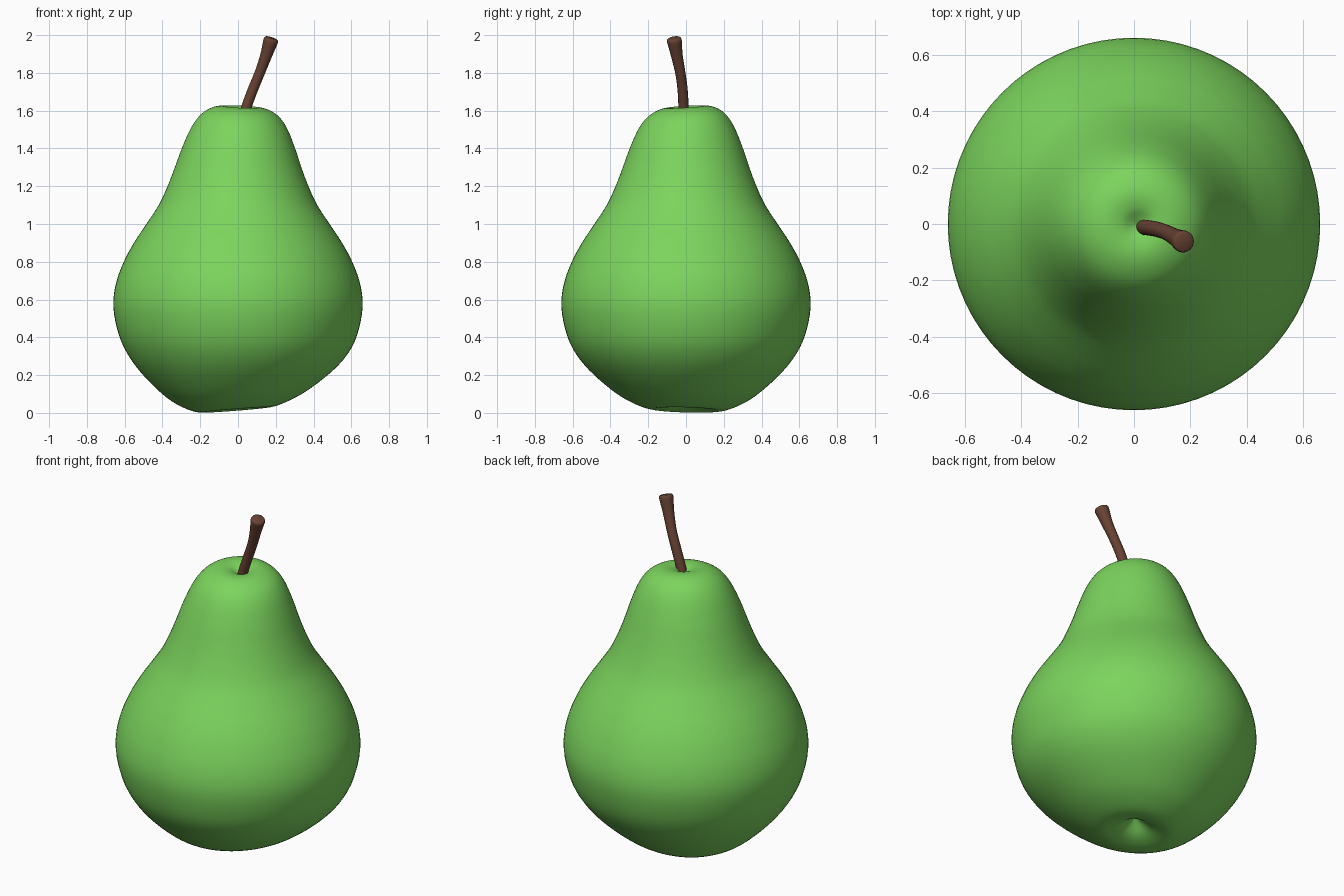
import bpy, bmesh, math
from mathutils import Vector

if "Cube" in bpy.data.objects:
    bpy.data.objects.remove(bpy.data.objects["Cube"])


def material(name, rgb):
    m = bpy.data.materials.new(name)
    m.diffuse_color = (*rgb, 1)
    m.use_nodes = True
    m.node_tree.nodes["Principled BSDF"].inputs["Base Color"].default_value = m.diffuse_color
    return m


def spline(points, steps):
    """Catmull-Rom curve through all the points."""
    p = [Vector(q) for q in points]
    p = [2 * p[0] - p[1]] + p + [2 * p[-1] - p[-2]]
    out = []
    for i in range(1, len(p) - 2):
        a, b, c, d = p[i - 1:i + 3]
        for k in range(steps):
            t = k / steps
            out.append(0.5 * (2 * b + (c - a) * t + (2 * a - 5 * b + 4 * c - d) * t ** 2
                              + (3 * b - a - 3 * c + d) * t ** 3))
    return out + [p[-2]]


def skin(name, rings, start, end, mat):
    """Join rings of points into a closed tube with a centre point at each end."""
    bm = bmesh.new()
    loops = [[bm.verts.new(v) for v in ring] for ring in rings]
    n = len(loops[0])
    first, last = bm.verts.new(start), bm.verts.new(end)
    for i in range(n):
        j = (i + 1) % n
        for a, b in zip(loops, loops[1:]):
            bm.faces.new((a[i], a[j], b[j], b[i]))
        bm.faces.new((first, loops[0][j], loops[0][i]))
        bm.faces.new((last, loops[-1][i], loops[-1][j]))
    bmesh.ops.recalc_face_normals(bm, faces=bm.faces)
    mesh = bpy.data.meshes.new(name)
    bm.to_mesh(mesh)
    bm.free()
    obj = bpy.data.objects.new(name, mesh)
    bpy.context.collection.objects.link(obj)
    mesh.materials.append(mat)
    bpy.context.view_layer.objects.active = obj
    obj.select_set(True)
    bpy.ops.object.shade_smooth_by_angle(angle=math.radians(50))
    obj.select_set(False)
    return obj


# Pear body: radius and height, from the bottom dimple up to the stem dimple
profile = [(0, 0.10), (0.035, 0.075), (0.08, 0.042), (0.13, 0.023), (0.19, 0.017),
           (0.27, 0.042), (0.37, 0.098), (0.49, 0.20), (0.575, 0.30), (0.63, 0.41),
           (0.66, 0.56), (0.645, 0.69), (0.60, 0.81), (0.545, 0.91), (0.485, 1.0),
           (0.42, 1.10), (0.373, 1.20), (0.335, 1.30), (0.30, 1.40), (0.258, 1.50),
           (0.215, 1.565), (0.165, 1.603), (0.11, 1.62), (0.06, 1.615), (0.025, 1.598),
           (0, 1.585)]


def lean(x, y, z):
    """Tip the base and the crown slightly out of level."""
    low = max(0, 1 - z / 0.4) ** 2
    high = min(1, max(0, (z - 1.2) / 0.4)) ** 2
    dz = low * (0.085 * x - 0.03 * y) + high * (-0.05 * x + 0.06 * y)
    return (x - 0.012 * low + 0.015 * high, y, z + dz)


SEG = 72
curve = spline(profile, 4)
body_rings = [[lean(r * math.cos(2 * math.pi * k / SEG), r * math.sin(2 * math.pi * k / SEG), z)
               for k in range(SEG)] for r, z in curve[1:-1]]
skin("pear_body", body_rings, lean(0, 0, curve[0][1]), lean(0, 0, curve[-1][1]),
     material("pear_green", (0.2, 0.66, 0.11)))

# Stem: x, y, z, radius along its bent path, flaring at the tip
path = spline([(0.025, -0.01, 1.55, 0.026), (0.045, -0.013, 1.62, 0.027),
               (0.078, -0.018, 1.71, 0.027), (0.115, -0.03, 1.80, 0.027),
               (0.148, -0.048, 1.89, 0.031), (0.172, -0.061, 1.965, 0.039)], 5)
centres = [p.xyz for p in path]
radii = [p.w for p in path]
axis = (centres[-1] - centres[-2]).normalized()
for step, r in ((0.01, 0.039), (0.007, 0.036), (0.003, 0.031)):
    centres.append(centres[-1] + axis * step)
    radii.append(r)
stem_rings = []
for i, (c, r) in enumerate(zip(centres, radii)):
    d = (centres[min(i + 1, len(centres) - 1)] - centres[max(i - 1, 0)]).normalized()
    u = Vector((0, 1, 0)).cross(d).normalized()
    v = d.cross(u)
    stem_rings.append([c + r * (u * math.cos(2 * math.pi * k / 24) + v * math.sin(2 * math.pi * k / 24))
                       for k in range(24)])
skin("stem", stem_rings, centres[0], centres[-1], material("stem_brown", (0.14, 0.055, 0.033)))
